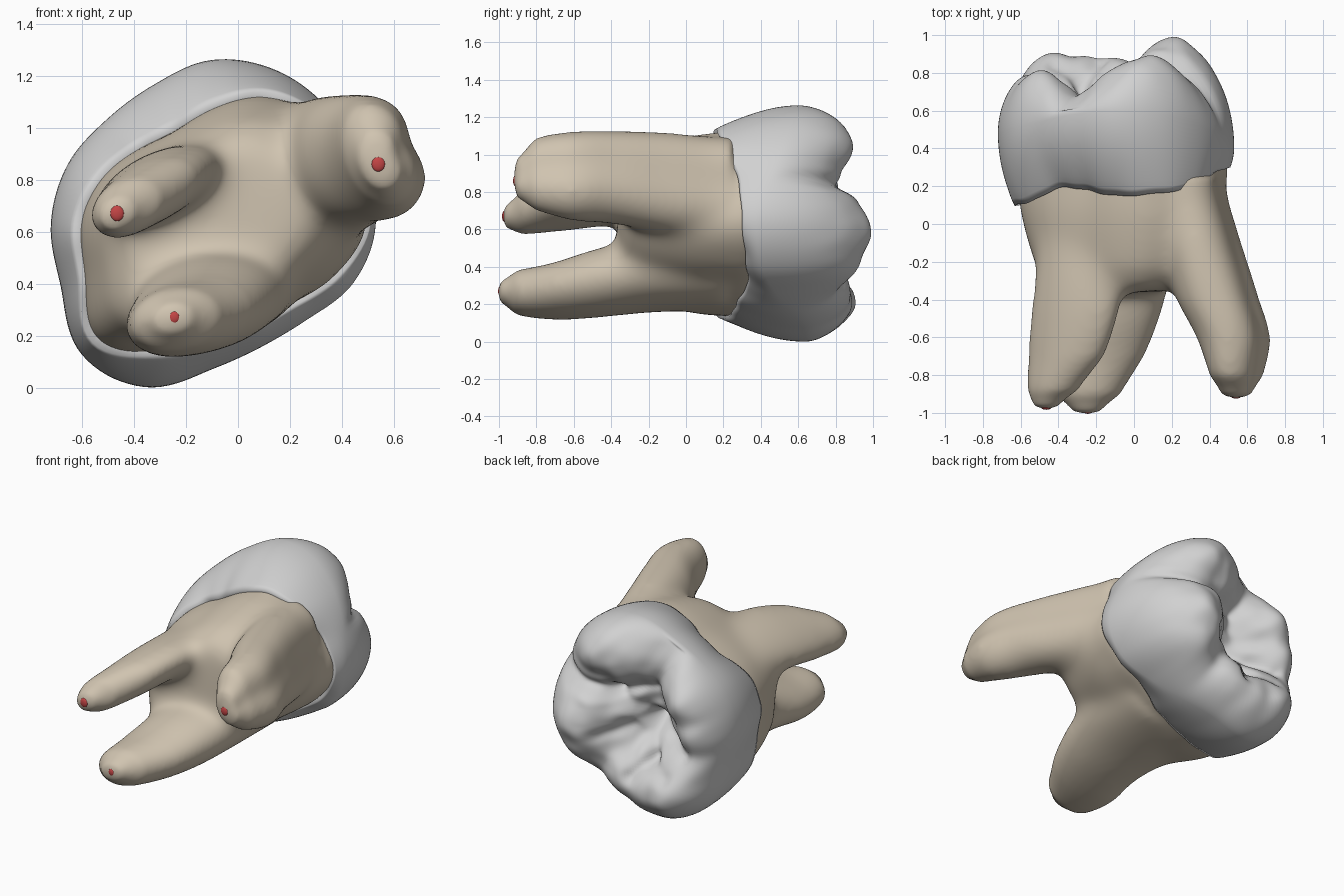
import bpy, bmesh, math
from mathutils import Vector, noise

if "Cube" in bpy.data.objects:
    bpy.data.objects.remove(bpy.data.objects["Cube"])

CX, CZ = -0.10, 0.63      # tooth axis runs along y through this point
N = 144

# Every 22.5 degrees around the axis: crown radius, neck radius, neck-line height, widest height
CROWN = [.63, .62, .63, .64, .63, .58, .57, .60, .62, .63, .71, .68, .56, .51, .52, .59]
NECK = [.60, .58, .58, .54, .45, .39, .41, .47, .52, .54, .64, .54, .46, .43, .44, .52]
LINE = [.30, .28, .20, .16, .15, .18, .19, .12, .10, .10, .15, .21, .25, .28, .33, .32]
WIDE = [.40, .45, .52, .58, .60, .58, .54, .50, .48, .50, .57, .63, .63, .56, .48, .41]


def material(name, rgb):
    m = bpy.data.materials.new(name)
    m.diffuse_color = (*rgb, 1)
    m.use_nodes = True
    m.node_tree.nodes["Principled BSDF"].inputs["Base Color"].default_value = m.diffuse_color
    return m


enamel = material("enamel_grey", (.64, .64, .64))
dentine = material("root_tan", (.63, .55, .435))
nerve = material("nerve_red", (.55, .06, .06))


def spline(p0, p1, p2, p3, t):
    return p1 + .5 * t * (p2 - p0 + t * (2*p0 - 5*p1 + 4*p2 - p3 + t * (3*(p1 - p2) + p3 - p0)))


def cyc(values, a):
    """Smooth closed interpolation of a list around the circle."""
    n = len(values)
    f = a / (2 * math.pi) * n
    i = int(math.floor(f))
    return spline(*(values[(i + k) % n] for k in (-1, 0, 1, 2)), f - i)


def loft(bm, rings, cap_start=None, cap_end=None):
    """Skin a list of closed rings, with optional centre points at the ends."""
    vs = [[bm.verts.new(p) for p in r] for r in rings]
    n = len(vs[0])
    for a, b in zip(vs, vs[1:]):
        for i in range(n):
            j = (i + 1) % n
            bm.faces.new((a[i], a[j], b[j], b[i]))
    for ring, tip in ((vs[0], cap_start), (vs[-1], cap_end)):
        if tip is not None:
            c = bm.verts.new(tip)
            for i in range(n):
                bm.faces.new((ring[i], ring[(i + 1) % n], c))


def finish(bm, name, mat):
    bmesh.ops.recalc_face_normals(bm, faces=bm.faces)
    me = bpy.data.meshes.new(name)
    bm.to_mesh(me)
    bm.free()
    me.materials.append(mat)
    me.polygons.foreach_set("use_smooth", [True] * len(me.polygons))
    ob = bpy.data.objects.new(name, me)
    bpy.context.collection.objects.link(ob)
    return ob


# ---- Crown: bulging side wall plus cusped chewing surface ----
CUSPS = [(.10, 1.06, .90), (.19, .59, .995), (.21, .44, .93), (.14, .70, .92), (-.44, .20, .92),
         (-.51, .82, .83), (-.10, .27, .89), (-.27, .20, .89), (-.03, 1.02, .85), (-.58, .62, .80),
         (-.58, .36, .80), (.05, 1.16, .86)]
GROOVES = [((.50, .89), (.0, .80), .07), ((-.27, 1.12), (-.13, .80), .01), ((.0, .80), (-.2, .62), .04),
           ((-.2, .62), (-.28, .40), .04), ((-.2, .62), (-.5, .48), .04), ((-.2, .62), (.05, .52), .03),
           ((.0, .80), (-.22, .84), .04), ((-.28, .40), (-.18, .30), .03), ((-.28, .40), (-.42, .34), .03)]


def chew_height(x, z):
    k, total = 36, 0
    for cx, cz, top in CUSPS:
        d = math.hypot(x - cx, z - cz)
        total += math.exp(k * (top - (math.sqrt(d * d + .015) - .122)))
    h = math.log(total) / k
    g = math.exp(-((x + .18) ** 2 + (z - .64) ** 2) / .05)
    h -= .09 * g                                                       # central pit
    p = Vector((x, z))
    for a, b, depth in GROOVES:
        a, b = Vector(a), Vector(b)
        t = max(0, min(1, (p - a).dot(b - a) / (b - a).length_squared))
        h -= depth * math.exp(-(p - a - t * (b - a)).length_squared / .0018)
    return h + (.008 + .04 * g) * noise.noise(Vector((x * 10, z * 10, 1.7)))


def at(a, r, y):
    return Vector((CX + r * math.cos(a), y, CZ + r * math.sin(a)))


def neck_line(a):
    return cyc(LINE, a) + .003 * math.sin(17 * a)


angles = [2 * math.pi * i / N for i in range(N)]
rings = [[at(a, cyc(NECK, a) * .93, neck_line(a) + .03) for a in angles]]
for j in range(13):
    u, ring = j / 12, []
    for a in angles:
        r0, r1, y0 = cyc(NECK, a) + .008, cyc(CROWN, a), neck_line(a)
        ring.append(at(a, r0 + (r1 - r0) * math.sin(u * math.pi / 2) ** .85, y0 + (cyc(WIDE, a) - y0) * u))
    rings.append(ring)
for j in range(1, 54):
    s = math.sin(math.pi / 2 * (1 - j / 54))
    ring = []
    for a in angles:
        p, mid = at(a, cyc(CROWN, a) * s, 0), cyc(WIDE, a)
        h = max(chew_height(p.x, p.z), mid + .10 - (1 - s) * 1.2)
        p.y = mid + (h - mid) * math.sqrt(1 - s ** 9)
        ring.append(p)
    rings.append(ring)
bm = bmesh.new()
loft(bm, rings, None, (CX, chew_height(CX, CZ), CZ))
finish(bm, "crown", enamel)

# ---- Roots: trunk and three tapering roots fused together ----
bm = bmesh.new()
trunk = [(.44, .95), (.30, .99), (.08, .975), (-.08, .90), (-.24, .80), (-.35, .62)]
loft(bm, [[at(a, cyc(NECK, a) * k, y) for a in angles] for y, k in trunk],
     (CX, .44, CZ), (CX, -.37, CZ))

# Each section: y, centre x, centre z, long radius, short radius, tilt in degrees
ROOTS = [
    [(.2, -.30, .72, .27, .15, 15), (-.15, -.28, .77, .255, .14, 20), (-.42, -.305, .775, .26, .13, 25),
     (-.7, -.36, .735, .215, .12, 28), (-.88, -.43, .69, .14, .105, 30), (-.965, -.465, .67, .07, .06, 30)],
    [(.2, -.15, .345, .37, .18, 5), (-.2, -.12, .345, .34, .19, 10), (-.45, -.13, .315, .29, .185, 12),
     (-.7, -.19, .27, .245, .15, 12), (-.9, -.24, .26, .17, .12, 10), (-.99, -.25, .265, .08, .06, 10)],
    [(.25, .285, .82, .275, .20, 105), (-.1, .365, .85, .28, .215, 108), (-.4, .45, .88, .26, .225, 112),
     (-.6, .53, .885, .245, .19, 112), (-.8, .545, .895, .20, .135, 110), (-.905, .545, .875, .11, .08, 105)],
]


def section(y, cx, cz, ra, rb, tilt, pinch):
    t, pts = math.radians(tilt), []
    for i in range(48):
        f = 2 * math.pi * i / 48
        g = 1 - pinch * max(0, -math.sin(f)) ** 10        # shallow lengthwise groove
        u, v = ra * math.cos(f) * g, rb * math.sin(f) * g
        pts.append((cx + u * math.cos(t) - v * math.sin(t), y, cz + u * math.sin(t) + v * math.cos(t)))
    return pts


for root, pinch in zip(ROOTS, (.04, .04, .22)):
    dense = []
    for i in range(len(root) - 1):                        # smooth path between sections
        q = [root[max(0, min(len(root) - 1, i + k))] for k in (-1, 0, 1, 2)]
        for m in range(6):
            d = [spline(*p, m / 6) for p in zip(*q)]
            d[0] = q[1][0] + (q[2][0] - q[1][0]) * m / 6
            dense.append(d)
    dense.append(root[-1])
    e = root[-1]
    loft(bm, [section(*d, pinch) for d in dense],
         (root[0][1], root[0][0], root[0][2]), (e[1], e[0] - .02, e[2]))
roots = finish(bm, "roots", dentine)
bpy.context.view_layer.objects.active = roots
roots.select_set(True)


def apply(mod):
    bpy.ops.object.modifier_apply(modifier=mod.name)


mod = roots.modifiers.new("fuse", 'REMESH')
mod.mode, mod.voxel_size, mod.use_smooth_shade = 'VOXEL', .016, True
apply(mod)
group = roots.vertex_groups.new(name="fork_blend")        # strong blending only around the forks
for v in roots.data.vertices:
    y = v.co.y
    group.add([v.index], max(0, min(1, (y + .62) / .25, (.25 - y) / .15)), 'REPLACE')
for name, vg, steps in (("blend", "fork_blend", 130), ("soften", "", 14)):
    mod = roots.modifiers.new(name, 'SMOOTH')
    mod.factor, mod.iterations, mod.vertex_group = .5, steps, vg
    apply(mod)
roots.data.polygons.foreach_set("use_smooth", [True] * len(roots.data.polygons))

# ---- Nerve openings: placed on the lowest root surface at each tip ----
for i, (x, z, r) in enumerate([(-.465, .67, .03), (-.245, .27, .023), (.54, .86, .03)]):
    y = min(v.co.y for v in roots.data.vertices if math.hypot(v.co.x - x, v.co.z - z) < .035)
    bm = bmesh.new()
    bmesh.ops.create_uvsphere(bm, u_segments=16, v_segments=10, radius=r)
    for v in bm.verts:
        v.co = (v.co.x * .9 + x, v.co.y * .4 + y + .006, v.co.z + z)
    finish(bm, f"nerve_opening_{i + 1}", nerve)
